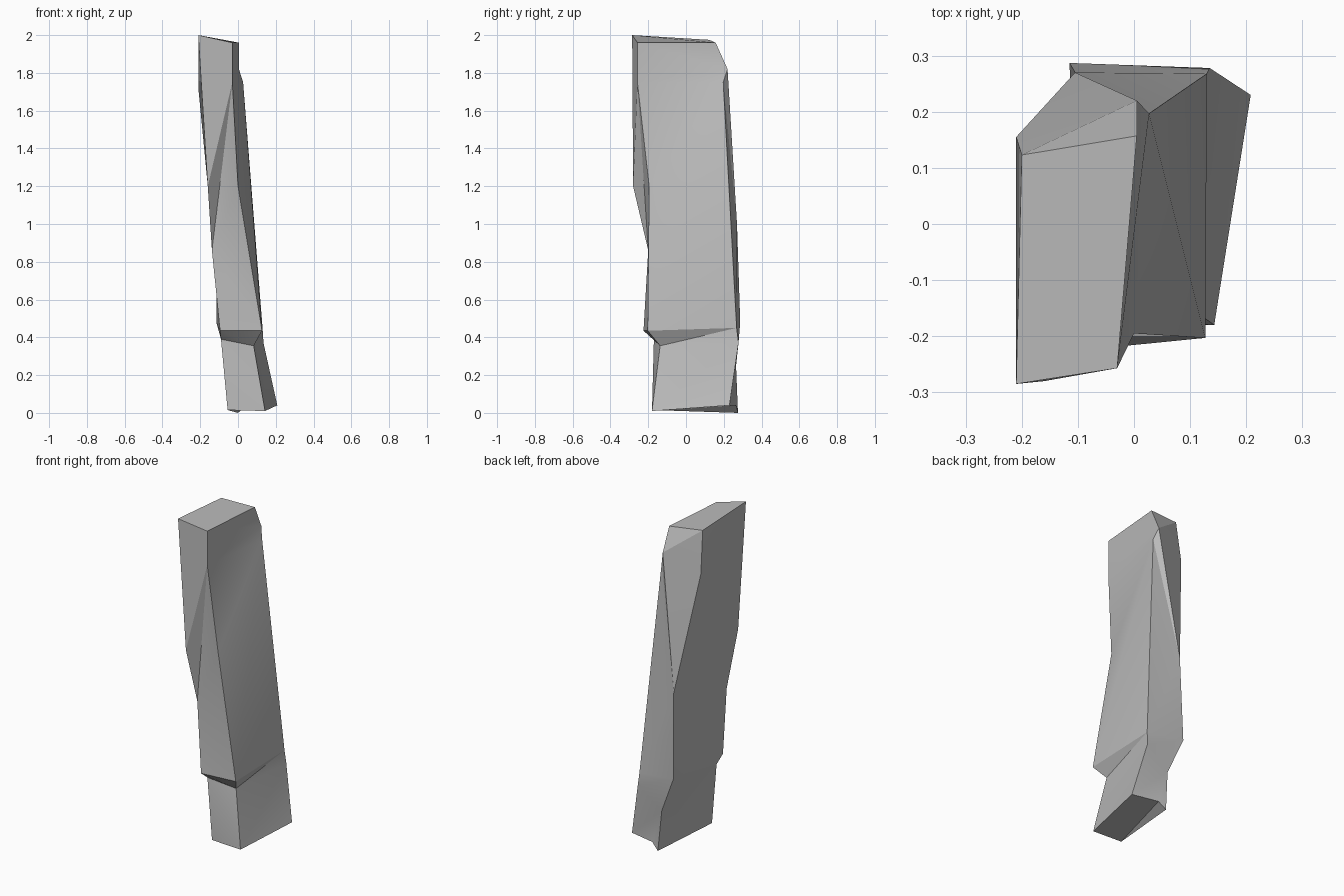
import bpy
import bmesh
import math

cube = bpy.data.objects.get("Cube")
if cube:
    bpy.data.objects.remove(cube, do_unlink=True)


def flat_material(name, colour):
    material = bpy.data.materials.new(name)
    material.use_nodes = True
    material.diffuse_color = colour
    shader = material.node_tree.nodes["Principled BSDF"]
    shader.inputs["Base Color"].default_value = colour
    shader.inputs["Roughness"].default_value = 0.9
    return material


# Corner edges of the leaning stone, each running from top to bottom
front_right = [(-.21, -.285, 2), (-.16, -.28, 1.2), (-.138, -.2, .86),
               (-.095, -.225, .435), (-.09, -.17, .39), (-.055, -.175, .015)]
front_left = [(-.03, -.257, 1.96), (-.03, -.257, 1.75), (0, -.195, 1.2),
              (.127, -.203, .435), (.083, -.137, .355), (.143, -.18, .01)]
back_left = [(.005, .157, 1.96), (.005, .22, 1.82), (.027, .197, 1.75),
             (.13, .268, .45), (.135, .278, .37), (.208, .23, .04),
             (.045, .265, .04)]
back_right = [(-.2, .123, 1.975), (-.21, .155, 1.72), (-.105, .27, 1),
              (-.115, .287, .48), (-.02, .265, .25), (0, .275, 0)]

bm = bmesh.new()


def make_edge(points):
    return [bm.verts.new(point) for point in points]


def fill_side(first, second, steps):
    """Fill between two edges; each step letter says which edge moves down."""
    i = j = 0
    for step in steps:
        if step == "f":
            corners = (first[i], second[j], first[i + 1])
            i += 1
        else:
            corners = (first[i], second[j], second[j + 1])
            j += 1
        bm.faces.new(corners)


a = make_edge(front_right)
b = make_edge(front_left)
c = make_edge(back_left)
d = make_edge(back_right)

# Four chipped sides
fill_side(a, b, "sffssfsfsf")
fill_side(b, c, "sfsffsfsfs")
fill_side(c, d, "fssffsfsffs")
fill_side(d, a, "fsfssfsfsf")

# Top and broken underside
bm.faces.new((a[0], b[0], c[0], d[0]))
bm.faces.new((b[-1], a[-1], c[-1], c[-2]))
bm.faces.new((a[-1], d[-1], c[-1]))
bmesh.ops.recalc_face_normals(bm, faces=bm.faces[:])

mesh = bpy.data.meshes.new("stone_pillar")
bm.to_mesh(mesh)
bm.free()
mesh.materials.append(flat_material("stone_grey", (.5, .5, .5, 1)))

pillar = bpy.data.objects.new("stone_pillar", mesh)
bpy.context.collection.objects.link(pillar)
bpy.context.view_layer.objects.active = pillar
pillar.select_set(True)
bpy.ops.object.shade_smooth_by_angle(angle=math.radians(20))
